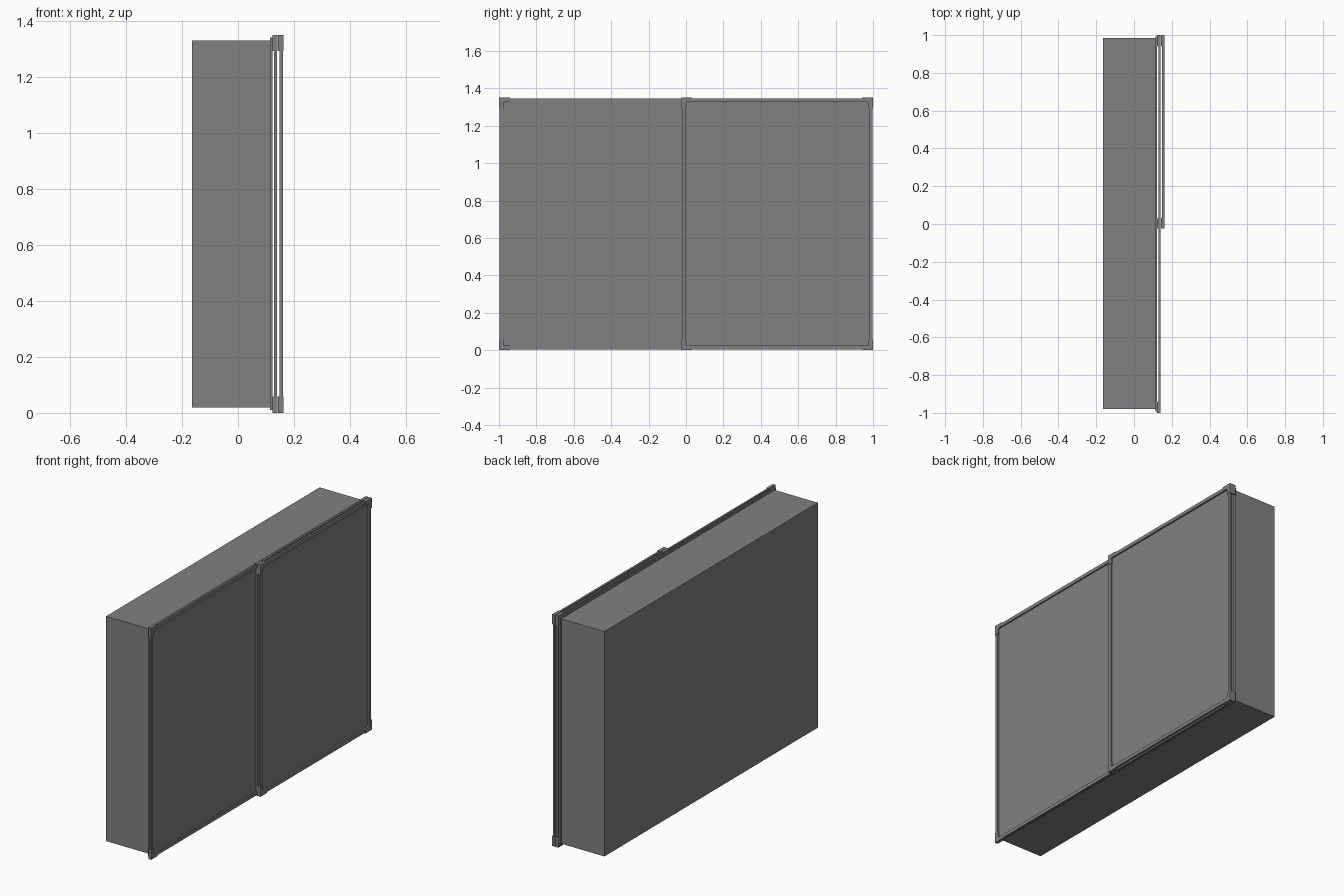
import bpy, bmesh
from mathutils import Vector

if "Cube" in bpy.data.objects:
    bpy.data.objects.remove(bpy.data.objects["Cube"])

# Dark grey finish for everything
dark = bpy.data.materials.new("dark_grey")
dark.diffuse_color = (0.22, 0.22, 0.22, 1)
dark.use_nodes = True
dark.node_tree.nodes["Principled BSDF"].inputs["Base Color"].default_value = dark.diffuse_color

def finish(name, bm):
    bmesh.ops.recalc_face_normals(bm, faces=bm.faces)
    me = bpy.data.meshes.new(name)
    bm.to_mesh(me)
    bm.free()
    me.materials.append(dark)
    ob = bpy.data.objects.new(name, me)
    bpy.context.collection.objects.link(ob)
    return ob

# Axis-aligned box from min/max ranges
def box(name, x, y, z):
    bm = bmesh.new()
    bmesh.ops.create_cube(bm, size=1)
    for v in bm.verts:
        v.co = Vector([r[0] + (c + 0.5) * (r[1] - r[0]) for r, c in zip((x, y, z), v.co)])
    return finish(name, bm)

# Outline in the y-z plane extruded along x
def plate(name, pts, x0, x1):
    bm = bmesh.new()
    f = bm.faces.new([bm.verts.new((x0, y, z)) for y, z in pts])
    ex = bmesh.ops.extrude_face_region(bm, geom=[f])
    bmesh.ops.translate(bm, vec=(x1 - x0, 0, 0),
                        verts=[g for g in ex['geom'] if isinstance(g, bmesh.types.BMVert)])
    return finish(name, bm)

# Four bars around a rectangle: stile width w, rail height h
def frame(name, x, y0, y1, z0, z1, w, h):
    box(name + "_bottom_rail", x, (y0, y1), (z0, z0 + h))
    box(name + "_top_rail", x, (y0, y1), (z1 - h, z1))
    box(name + "_left_stile", x, (y0, y0 + w), (z0 + h, z1 - h))
    box(name + "_right_stile", x, (y1 - w, y1), (z0 + h, z1 - h))

H = 1.35

# Framed sliding panel with L-shaped corner brackets
def panel(name, x0, x1, y0, y1):
    frame(name, (x0 + 0.006, x1 - 0.002), y0 + 0.004, y1 - 0.004, 0.004, H - 0.004, 0.017, 0.02)
    box(name + "_sheet", (x0 + 0.006, x0 + 0.008), (y0 + 0.015, y1 - 0.015), (0.015, H - 0.015))
    L, w, c = 0.058, 0.024, 0.03
    ell = [(0, 0), (L, 0), (L, w), (c, w), (w, c), (w, L), (0, L)]
    for sy, oy in ((1, y0), (-1, y1)):
        for sz, oz in ((1, 0), (-1, H)):
            plate(name + "_corner_bracket", [(oy + sy * a, oz + sz * b) for a, b in ell], x0, x1)

# Cabinet body and the thin rim around its opening
box("cabinet_body", (-0.1635, 0.114), (-0.98, 0.985), (0.02, 1.33))
frame("rim", (0.114, 0.123), -0.992, 0.992, 0.01, 1.34, 0.03, 0.03)

# Full-width rear screen and half-width front sliding screen
panel("rear_screen", 0.123, 0.141, -1, 1)
panel("front_screen", 0.143, 0.1625, -0.025, 1)

# Central brackets and stile on the rear track
box("rear_centre_stile", (0.129, 0.139), (-0.02, 0.01), (0.02, 1.33))
for z in ((0, 0.024), (H - 0.024, H)):
    box("rear_centre_bracket", (0.123, 0.141), (-0.025, 0.03), z)
